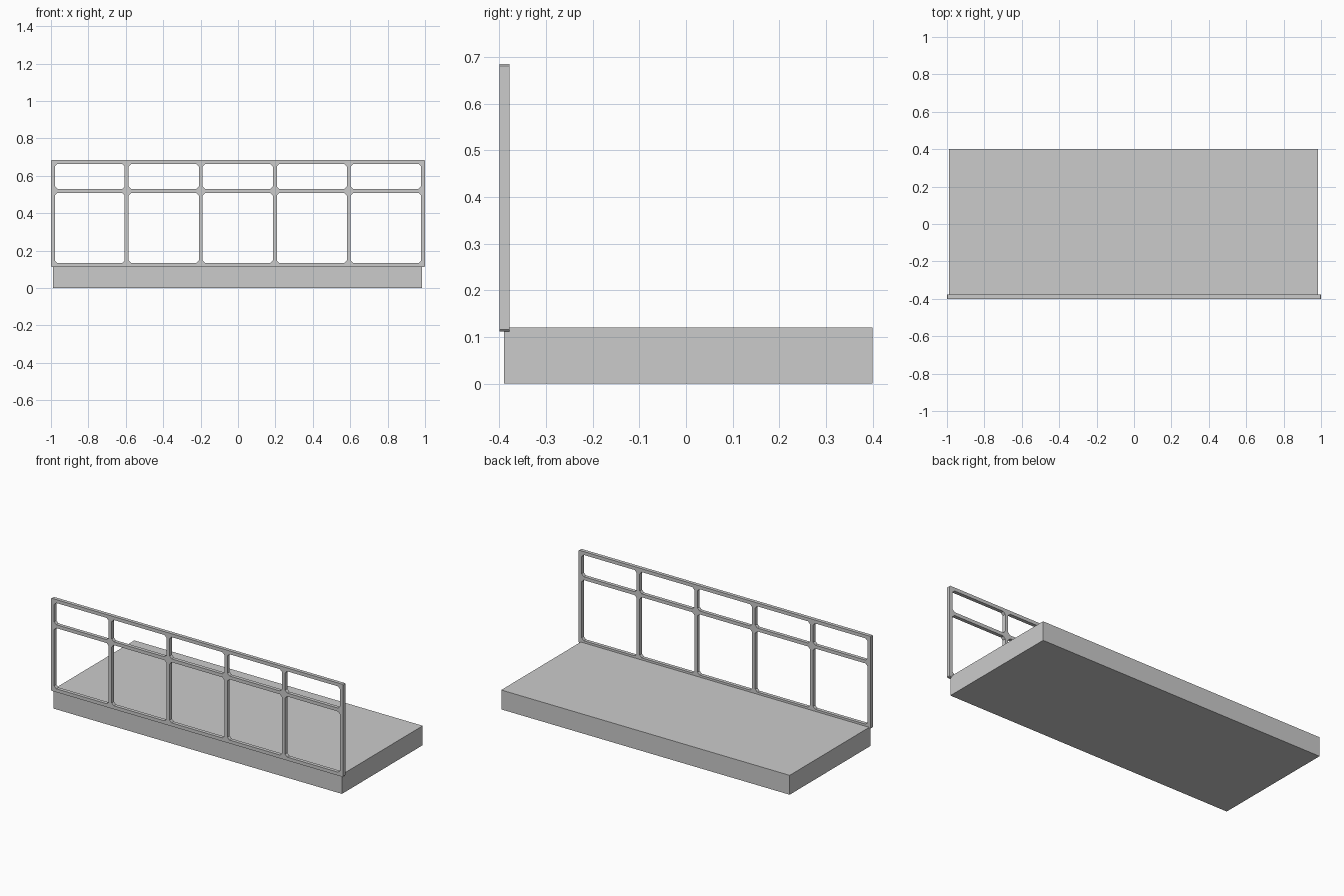
import bpy, bmesh

if "Cube" in bpy.data.objects:
    bpy.data.objects.remove(bpy.data.objects["Cube"])

def finish(bm, name):
    bmesh.ops.recalc_face_normals(bm, faces=bm.faces)
    me = bpy.data.meshes.new(name)
    bm.to_mesh(me)
    bm.free()
    ob = bpy.data.objects.new(name, me)
    bpy.context.collection.objects.link(ob)
    return ob

# Floor slab
X0, X1, Y0, Y1, H = -0.99, 0.985, -0.39, 0.40, 0.12
bm = bmesh.new()
bmesh.ops.create_cube(bm, size=1)
for v in bm.verts:
    v.co.x = X1 if v.co.x > 0 else X0
    v.co.y = Y1 if v.co.y > 0 else Y0
    v.co.z = H if v.co.z > 0 else 0
finish(bm, "floor_slab")

# Railing: a flat lattice of cells, each with a chamfered opening, extruded in depth
FRONT, DEPTH, CH, OUT = -0.40, 0.022, 0.014, 0.004
xs = [-1.0, -0.595, -0.199, 0.197, 0.592, 1.0]
zs = [0.112, 0.519, 0.685]
HALF, FULL = 0.0105, 0.021

def margin(i, n):
    return FULL if i in (0, n - 1) else HALF

bm = bmesh.new()
for i in range(len(xs) - 1):
    for j in range(len(zs) - 1):
        a, b, c, d = xs[i], xs[i + 1], zs[j], zs[j + 1]
        l, r = a + margin(i, len(xs)), b - margin(i + 1, len(xs))
        lo, hi = c + margin(j, len(zs)), d - margin(j + 1, len(zs))
        hole = [(l + CH, lo), (r - CH, lo), (r, lo + CH), (r, hi - CH),
                (r - CH, hi), (l + CH, hi), (l, hi - CH), (l, lo + CH)]
        corners = []
        for x, z in ((a, c), (b, c), (b, d), (a, d)):
            # clip the four outer corners of the whole railing
            if x in (xs[0], xs[-1]) and z in (zs[0], zs[-1]):
                sx, sz = (OUT if x < 0 else -OUT), (OUT if z == zs[0] else -OUT)
                p, q = (x, z + sz), (x + sx, z)
                corners.append([p, q] if (x < 0) == (z == zs[0]) else [q, p])
            else:
                corners.append([(x, z)])
        V = lambda p: bm.verts.new((p[0], FRONT, p[1]))
        for k in range(4):
            n = (k + 1) % 4
            bm.faces.new([V(p) for p in (corners[k][-1], corners[n][0],
                                         hole[2 * k + 1], hole[2 * k])])
            bm.faces.new([V(p) for p in corners[k] + [hole[2 * k], hole[2 * k - 1]]])
bmesh.ops.remove_doubles(bm, verts=bm.verts, dist=1e-5)
ext = bmesh.ops.extrude_face_region(bm, geom=bm.faces[:], use_keep_orig=True)
bmesh.ops.translate(bm, vec=(0, DEPTH, 0),
                    verts=[g for g in ext["geom"] if isinstance(g, bmesh.types.BMVert)])
bmesh.ops.dissolve_limit(bm, angle_limit=0.01, verts=bm.verts, edges=bm.edges)
bmesh.ops.triangulate(bm, faces=[f for f in bm.faces if len(f.verts) > 4])
finish(bm, "railing")
